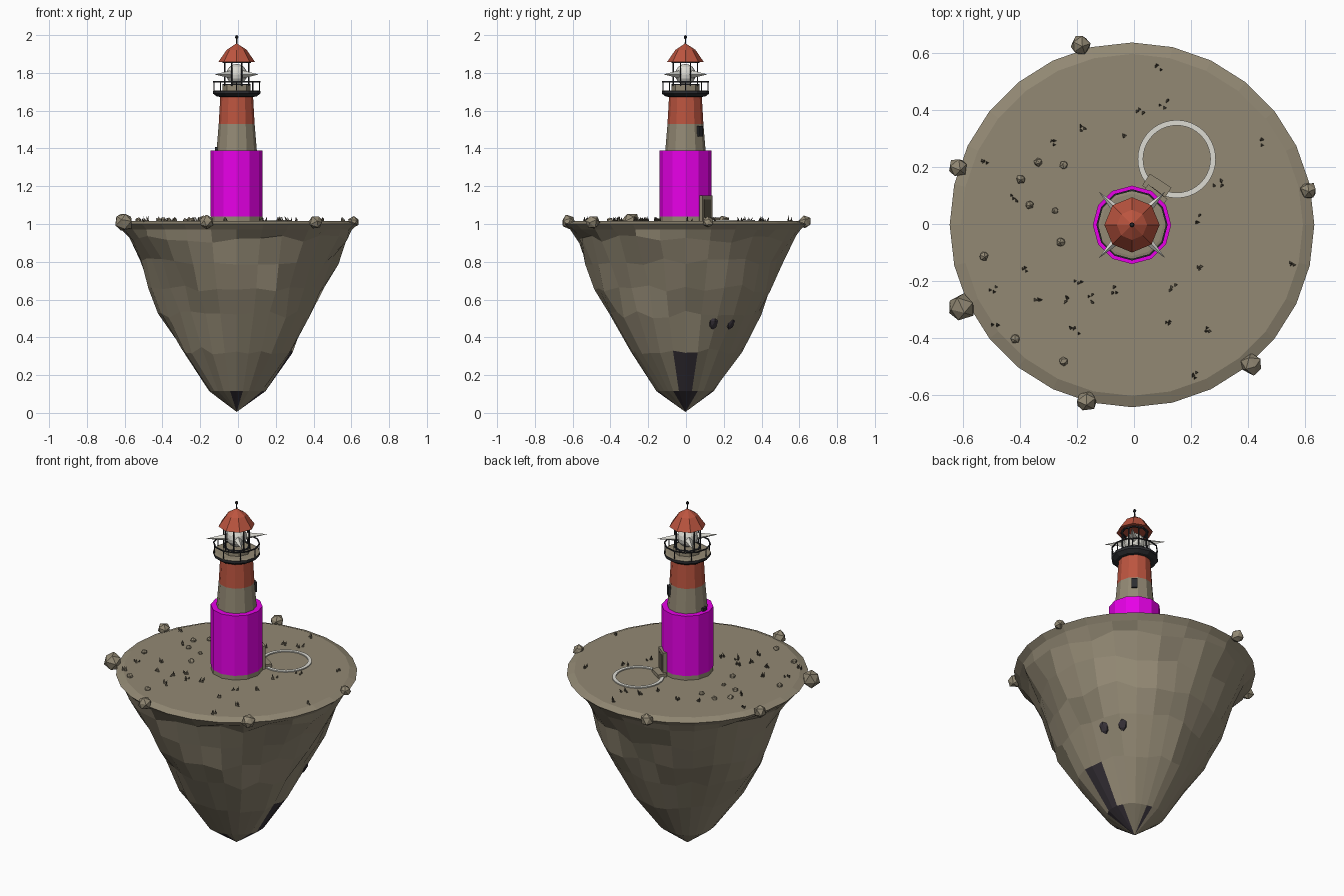
import bpy, bmesh, math, random
from math import radians, sin, cos, pi
from mathutils import Matrix, Vector

random.seed(4)
cube = bpy.data.objects.get("Cube")
if cube:
    bpy.data.objects.remove(cube, do_unlink=True)

CENTRE = Vector((-.007, -.003, 0))


def material(name, rgb):
    m = bpy.data.materials.new(name)
    m.use_nodes = True
    m.diffuse_color = (*rgb, 1)
    m.node_tree.nodes["Principled BSDF"].inputs["Base Color"].default_value = (*rgb, 1)
    return m


STONE = material("taupe stone", (.29, .25, .175))
RED = material("brick red", (.5, .09, .05))
MAGENTA = material("magenta", (1, 0, 1))
IRON = material("dark iron", (.025, .026, .03))
SHADE = material("cave dark", (.04, .033, .042))
PALE = material("pale white", (.72, .71, .65))
SCRUB = material("dark scrub", (.1, .085, .06))


def finish(name, bm, *mats, rule=None):
    """Turn a bmesh into a flat shaded object, with an optional colour rule."""
    bmesh.ops.remove_doubles(bm, verts=bm.verts, dist=.00005)
    bmesh.ops.recalc_face_normals(bm, faces=bm.faces)
    if rule:
        for f in bm.faces:
            f.material_index = rule(f.calc_center_median())
    mesh = bpy.data.meshes.new(name)
    bm.to_mesh(mesh)
    bm.free()
    for m in mats:
        mesh.materials.append(m)
    ob = bpy.data.objects.new(name, mesh)
    ob.location = CENTRE
    bpy.context.collection.objects.link(ob)
    return ob


def add_lathe(bm, profile, sides, matrix=Matrix(), wobble=None):
    """Spin (radius, height) points round the local z axis."""
    rings = []
    for r, z in profile:
        ring = []
        for i in range(sides):
            a = 2 * pi * i / sides
            rr, zz = wobble(r, z, a) if wobble else (r, z)
            ring.append(bm.verts.new(matrix @ Vector((rr * cos(a), rr * sin(a), zz))))
        rings.append(ring)
    for low, high in zip(rings, rings[1:]):
        for i in range(sides):
            j = (i + 1) % sides
            bm.faces.new((low[i], low[j], high[j], high[i]))


def lathe(name, profile, sides, *mats, at=(0, 0, 0), wobble=None, rule=None):
    bm = bmesh.new()
    add_lathe(bm, profile, sides, Matrix.Translation(at), wobble)
    return finish(name, bm, *mats, rule=rule)


def box(name, mat, angle, radius, z, size):
    """Block set against the tower: size is depth, width, height."""
    bm = bmesh.new()
    place = (Matrix.Rotation(radians(angle), 4, 'Z')
             @ Matrix.Translation((radius, 0, z)) @ Matrix.Diagonal((*size, 1)))
    bmesh.ops.create_cube(bm, size=1, matrix=place)
    return finish(name, bm, mat)


def posts(name, count, radius, z0, z1, thick, turn=0):
    bm = bmesh.new()
    for i in range(count):
        a = 2 * pi * (i + turn) / count
        spot = Matrix.Translation((radius * cos(a), radius * sin(a), 0))
        add_lathe(bm, [(0, z0), (thick, z0), (thick, z1), (0, z1)], 6, spot)
    return finish(name, bm, IRON)


def hoop(name, radius, z, thick, sides):
    r, t = radius, thick
    loop = [(r - t, z - t), (r + t, z - t), (r + t, z + t), (r - t, z + t), (r - t, z - t)]
    return lathe(name, loop, sides, IRON)


def add_rock(bm, x, y, z, r):
    spin = Matrix.Rotation(random.uniform(0, pi), 4, (.4, .3, .8))
    geo = bmesh.ops.create_icosphere(bm, subdivisions=1, radius=r,
                                     matrix=Matrix.Translation((x, y, z)) @ spin)
    for v in geo["verts"]:
        v.co += Vector([random.uniform(-.1, .1) * r for _ in range(3)])


# Floating island
def rough(r, z, a):
    if r == 0 or z > .95:
        return r, z
    r *= 1 + .035 * sin(3 * a + 9 * z) + random.uniform(-.025, .025)
    return r, z + random.uniform(-.02, .02) * (z > .2)


def cave(c):
    a = math.degrees(math.atan2(c.y, c.x))
    if c.z < .09:
        return int(abs(a) < 25 or abs(a - 84) < 8 or abs(a + 90) < 7)
    return int(c.z < .3 and abs(a) < 12)


island = [(0, .005), (.15, .115), (.295, .33), (.395, .52), (.46, .66), (.515, .8),
          (.575, .92), (.61, .97), (.64, 1), (.6, 1.015), (0, 1.015)]
lathe("island", island, 28, STONE, SHADE, wobble=rough, rule=cave)

# Small hollows in the cliff
bm = bmesh.new()
for angle, radius in ((24, .365), (40, .37)):
    m = (Matrix.Rotation(radians(angle), 4, 'Z') @ Matrix.Translation((radius, 0, .475))
         @ Matrix.Rotation(radians(28), 4, 'Y') @ Matrix.Diagonal((.016, .028, .042, 1)))
    bmesh.ops.create_icosphere(bm, subdivisions=1, radius=1, matrix=m)
finish("cliff_hollows", bm, SHADE)

# Boulders on the rim and pebbles on the ground (hundredths of a unit)
bm = bmesh.new()
for x, y, r in ((-18, 63, 3.6), (-61, 20, 3.4), (-60, -29, 5), (-16, -62, 3.8),
                (42, -49, 3.8), (62, 12, 3.1)):
    add_rock(bm, x / 100, y / 100, 1.01, r / 100)
finish("rim_boulders", bm, STONE)

bm = bmesh.new()
for x, y in ((-33, 22), (-24, 21), (-39, 16), (-27, 5), (-25, -6), (-52, -11),
             (-24, -48), (-41, -40), (-36, 7)):
    add_rock(bm, x / 100, y / 100, 1.018, random.uniform(.012, .018))
finish("pebbles", bm, STONE)

# Grass tufts
bm = bmesh.new()
for x, y in ((9, 55), (11, 42), (3, 40), (-3, 32), (-18, 34), (-27, 29), (-51, 22), (45, 29),
             (30, 15), (23, 2), (56, -14), (24, -15), (14, -22), (13, -34), (26, -37), (22, -53),
             (-20, -37), (-24, -26), (-33, -26), (-38, -15), (-49, -23), (-48, -35),
             (-19, -20), (-15, -26), (-6, -23), (-42, 9)):
    for _ in range(3):
        lean = Matrix.Rotation(random.uniform(.1, .5), 4, Vector((random.random() - .5, random.random() - .5, 0)))
        spot = Vector((x / 100 + random.uniform(-.014, .014), y / 100 + random.uniform(-.014, .014), 1.01))
        add_lathe(bm, [(.008, 0), (0, random.uniform(.02, .035))], 3, Matrix.Translation(spot) @ lean)
finish("grass_tufts", bm, SCRUB)

# Painted ring on the ground
lathe("ground_ring", [(.118, 1.014), (.118, 1.021), (.137, 1.021), (.137, 1.014)], 40,
      PALE, at=(.157, .231, 0))

# Tower
lathe("tower_foot", [(.137, 1), (.137, 1.04), (0, 1.04)], 12, STONE)
lathe("tower_lower", [(.1375, 1.04), (.1375, 1.39), (0, 1.39)], 12, MAGENTA)
lathe("tower_middle", [(.107, 1.385), (.095, 1.53)], 12, STONE)
lathe("tower_upper", [(.095, 1.53), (.086, 1.69)], 12, RED)

# Door and windows
box("door_frame", STONE, 52, .13, 1.08, (.035, .085, .14))
box("door", SCRUB, 52, .146, 1.075, (.006, .055, .11))
box("door_step", STONE, 57, .16, 1.02, (.05, .09, .03))
box("upper_window", IRON, 50, .098, 1.49, (.02, .032, .055))
box("lower_window", IRON, 180, .103, 1.385, (.026, .032, .045))

# Gallery with railing
lathe("gallery", [(.08, 1.672), (.105, 1.675), (.125, 1.69), (.125, 1.705)], 12, IRON)
lathe("gallery_floor", [(.125, 1.705), (.11, 1.708), (0, 1.708)], 12, STONE)
hoop("top_rail", .122, 1.753, .003, 12)
posts("rail_posts", 8, .12, 1.7, 1.753, .003)

# Lantern room
lathe("lantern_base", [(.074, 1.7), (.074, 1.735), (.06, 1.74), (0, 1.74)], 8, STONE)
posts("lantern_posts", 8, .069, 1.73, 1.865, .004, turn=.5)
hoop("lantern_sill", .07, 1.738, .004, 8)
hoop("lantern_ring", .07, 1.857, .005, 8)

bm = bmesh.new()
bmesh.ops.create_uvsphere(bm, u_segments=12, v_segments=8, radius=.055,
                          matrix=Matrix.Translation((0, 0, 1.792)))
finish("lamp", bm, PALE)

bm = bmesh.new()
for k in range(4):
    aim = (Matrix.Translation((0, 0, 1.792)) @ Matrix.Rotation(pi / 4 + k * pi / 2, 4, 'Z')
           @ Matrix.Rotation(pi / 2, 4, 'Y'))
    add_lathe(bm, [(.022, .04), (0, .165)], 4, aim)
finish("light_rays", bm, PALE)

# Roof and finial
lathe("roof", [(0, 1.862), (.097, 1.858), (.053, 1.922), (0, 1.957)], 8, RED)
lathe("finial", [(.004, 1.95), (.003, 1.98), (.008, 1.985), (.009, 1.99), (.006, 1.997), (0, 2)],
      8, IRON)
